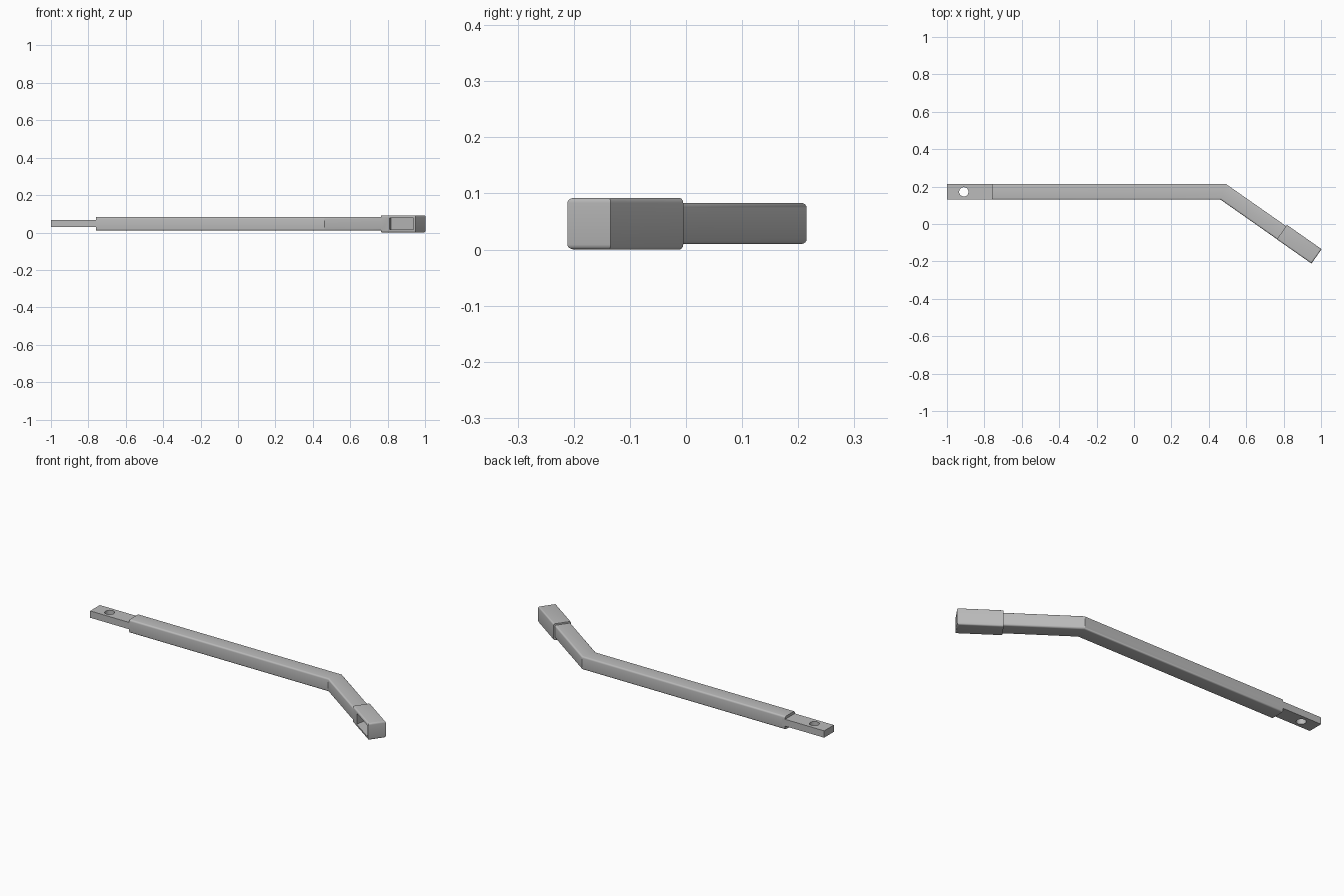
import bpy, bmesh, math
from mathutils import Vector

cube = bpy.data.objects.get("Cube")
if cube:
    bpy.data.objects.remove(cube)

steel = bpy.data.materials.new("grey steel")
steel.use_nodes = True
steel.diffuse_color = (0.5, 0.5, 0.5, 1)
steel.node_tree.nodes["Principled BSDF"].inputs["Base Color"].default_value = (0.5, 0.5, 0.5, 1)


def prism(name, outline, z0, z1, radius=0, square_ends=()):
    """Extrude a plan outline; round its top and bottom edges except on square ends."""
    bm = bmesh.new()
    face = bm.faces.new([bm.verts.new((p[0], p[1], z0)) for p in outline])
    top = bmesh.ops.extrude_face_region(bm, geom=[face])["geom"]
    bmesh.ops.translate(bm, vec=(0, 0, z1 - z0),
                        verts=[g for g in top if isinstance(g, bmesh.types.BMVert)])
    bmesh.ops.recalc_face_normals(bm, faces=bm.faces)
    if radius:
        mids = [(Vector(outline[i]) + Vector(outline[(i + 1) % len(outline)])) / 2
                for i in square_ends]
        edges = []
        for e in bm.edges:
            a, b = e.verts[0].co, e.verts[1].co
            mid = ((a + b) / 2).xy
            if abs(a.z - b.z) < 1e-5 and all((mid - m).length > 1e-4 for m in mids):
                edges.append(e)
        bmesh.ops.bevel(bm, geom=edges, offset=radius, segments=4, profile=0.5,
                        affect='EDGES')
    mesh = bpy.data.meshes.new(name)
    bm.to_mesh(mesh)
    bm.free()
    mesh.materials.append(steel)
    obj = bpy.data.objects.new(name, mesh)
    bpy.context.collection.objects.link(obj)
    return obj


def cut(target, cutter):
    mod = target.modifiers.new("cut", 'BOOLEAN')
    mod.object = cutter
    mod.operation = 'DIFFERENCE'
    mod.solver = 'EXACT'
    cutter.hide_render = True
    cutter.hide_viewport = True
    cutter.display_type = 'WIRE'


# Directions of the angled end: along the arm and outward across it
angle = math.radians(-35)
along = Vector((math.cos(angle), math.sin(angle)))
out = Vector((-along.y, along.x))
inner_bend, outer_bend = Vector((0.463, 0.13)), Vector((0.49, 0.215))
reach, sleeve_len, wide = 0.368, 0.226, 0.093


def arm(s, t):
    """Plan point at distance s past the inner bend and t outward."""
    return inner_bend + along * s + out * t


# Bent bar
bar = prism("bent_bar",
            [Vector((-0.76, 0.13)), inner_bend, arm(reach + 0.1, 0),
             arm(reach + 0.1, 0.085), outer_bend, Vector((-0.76, 0.215))],
            0.01, 0.083, 0.009, square_ends=(2, 5))

# Flat mounting tab with a round hole
tab = prism("mounting_tab",
            [Vector(p) for p in ((-1, 0.13), (-0.74, 0.13), (-0.74, 0.215), (-1, 0.215))],
            0.03, 0.068)
hole = prism("hole_cutter",
             [Vector((-0.91 + 0.025 * math.cos(math.tau * i / 32),
                      0.172 + 0.025 * math.sin(math.tau * i / 32))) for i in range(32)],
             0, 0.1)
cut(tab, hole)

# End sleeve wrapped around the tip, open on its inner side
sleeve = prism("end_sleeve",
               [arm(reach, -0.001), arm(reach + sleeve_len, -0.001),
                arm(reach + sleeve_len, wide), arm(reach, wide)],
               0, 0.092, 0.009, square_ends=(3,))
pocket = prism("pocket_cutter",
               [arm(0.435, -0.02), arm(0.582, -0.02), arm(0.582, 0.06), arm(0.393, 0.06)],
               0.015, 0.077)
for part in (bar, sleeve):
    cut(part, pocket)

# Smooth rounded edges, keep corners crisp
for part in (bar, sleeve, tab):
    bpy.ops.object.select_all(action='DESELECT')
    part.select_set(True)
    bpy.context.view_layer.objects.active = part
    bpy.ops.object.shade_smooth_by_angle(angle=math.radians(30))
